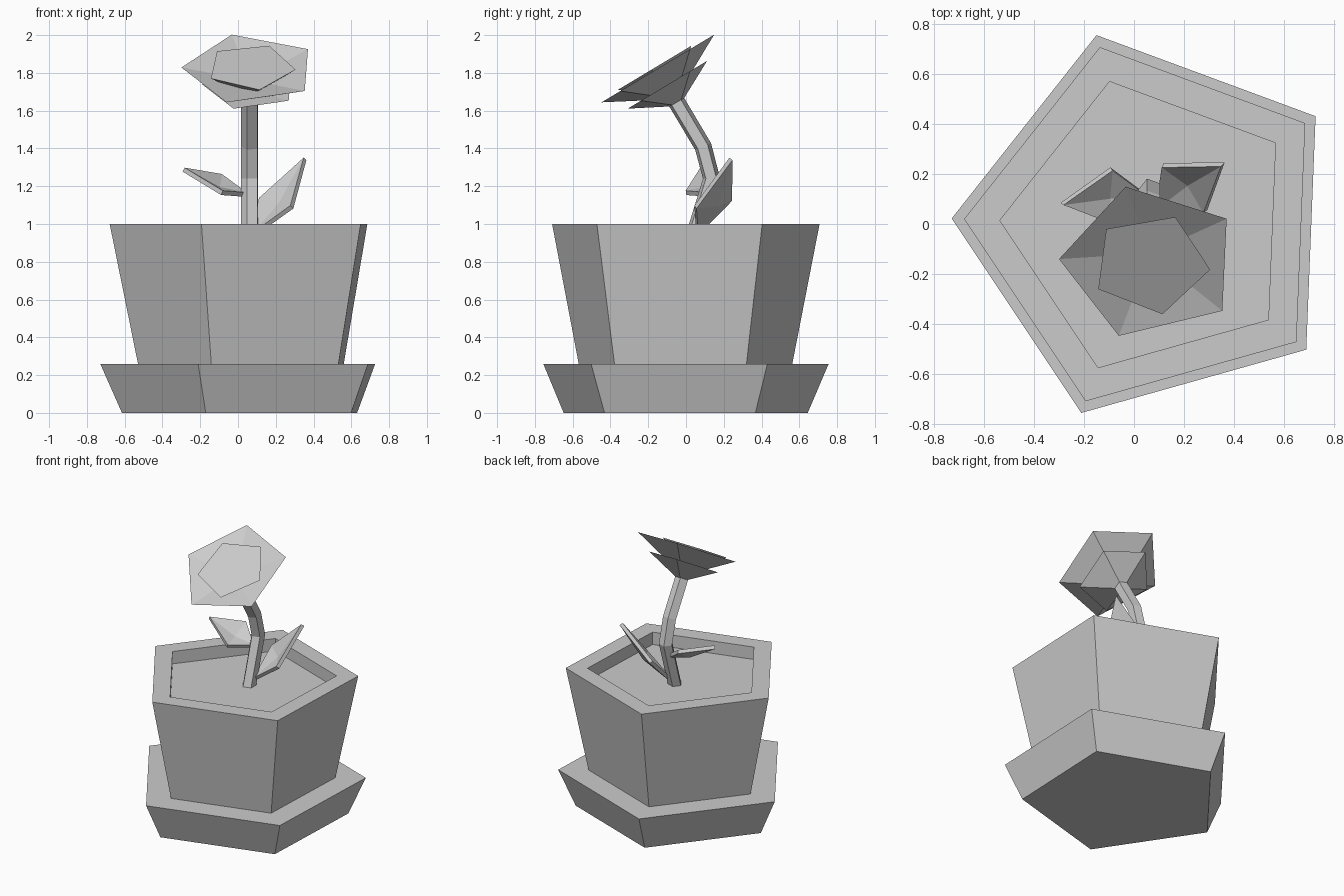
import bpy, math
from mathutils import Vector, Matrix

if "Cube" in bpy.data.objects:
    bpy.data.objects.remove(bpy.data.objects["Cube"])

PHASE = 33.7          # shared turn of all the pentagons
CX, CY = 0.065, -0.01


def make(name, verts, faces):
    me = bpy.data.meshes.new(name)
    me.from_pydata([tuple(v) for v in verts], [], faces)
    me.update()
    ob = bpy.data.objects.new(name, me)
    bpy.context.collection.objects.link(ob)
    return ob


def ring(center, r, tilt=0.0, phase=PHASE):
    """Five points around a centre, tilted toward the front."""
    rot = Matrix.Rotation(math.radians(tilt), 3, 'X')
    pts = []
    for k in range(5):
        a = math.radians(phase + 72 * k)
        pts.append(Vector(center) + rot @ Vector((r * math.cos(a), r * math.sin(a), 0)))
    return pts


def loft(name, rings):
    """Skin a stack of pentagons, capped at both ends."""
    verts = [v for r in rings for v in r]
    faces = [tuple(reversed(range(5)))]
    for i in range(len(rings) - 1):
        for k in range(5):
            a, b = i * 5 + k, i * 5 + (k + 1) % 5
            faces.append((a, b, b + 5, a + 5))
    n = len(verts)
    faces.append(tuple(range(n - 5, n)))
    return make(name, verts, faces)


# saucer and pot: (radius, height), the pot turning in at the rim to the soil
def upright(name, profile):
    return loft(name, [ring((CX, CY, z), r) for r, z in profile])


upright("saucer", [(0.68, 0), (0.795, 0.26)])
upright("pot_with_soil", [(0.594, 0.255), (0.745, 1.0), (0.602, 1.0), (0.602, 0.91)])

# bent stem: (y, z, tilt)
stem = [(0.03, 0.90, 0), (0.135, 1.24, 0), (0.09, 1.41, 22), (-0.05, 1.645, 31)]
loft("stem", [ring((CX, y, z), 0.048, t) for y, z, t in stem])

# flower tiers: (radius, distance along the flower axis)
TILT = 31
axis = Matrix.Rotation(math.radians(TILT), 3, 'X') @ Vector((0, 0, 1))
head = Vector((0.066, -0.153, 1.821))


def tier(name, profile, phase=PHASE):
    loft(name, [ring(head + axis * d, r, TILT, phase) for r, d in profile])


tier("lower_petals", [(0.045, -0.206), (0.258, -0.1), (0.12, -0.115)])
tier("upper_petals", [(0.14, -0.115), (0.366, 0.0), (0.13, -0.045)])
tier("flower_centre", [(0.12, -0.08), (0.24, 0.012)], -6.5)


# leaves: base, side, tip, side and a sunken middle
def leaf(name, base, side_a, tip, side_b, mid):
    ob = make(name, [base, side_a, tip, side_b, mid],
              [(0, 1, 4), (1, 2, 4), (2, 3, 4), (3, 0, 4)])
    m = ob.modifiers.new("thickness", 'SOLIDIFY')
    m.thickness = 0.025
    m.offset = 0


leaf("right_leaf", (0.09, 0.06, 0.95), (0.285, 0.05, 1.09), (0.355, 0.238, 1.345),
     (0.115, 0.235, 1.13), (0.22, 0.16, 1.10))
leaf("left_leaf", (0.045, 0.12, 1.155), (-0.09, 0.22, 1.255), (-0.288, 0.08, 1.288),
     (-0.085, 0.0, 1.165), (-0.1, 0.105, 1.185))
